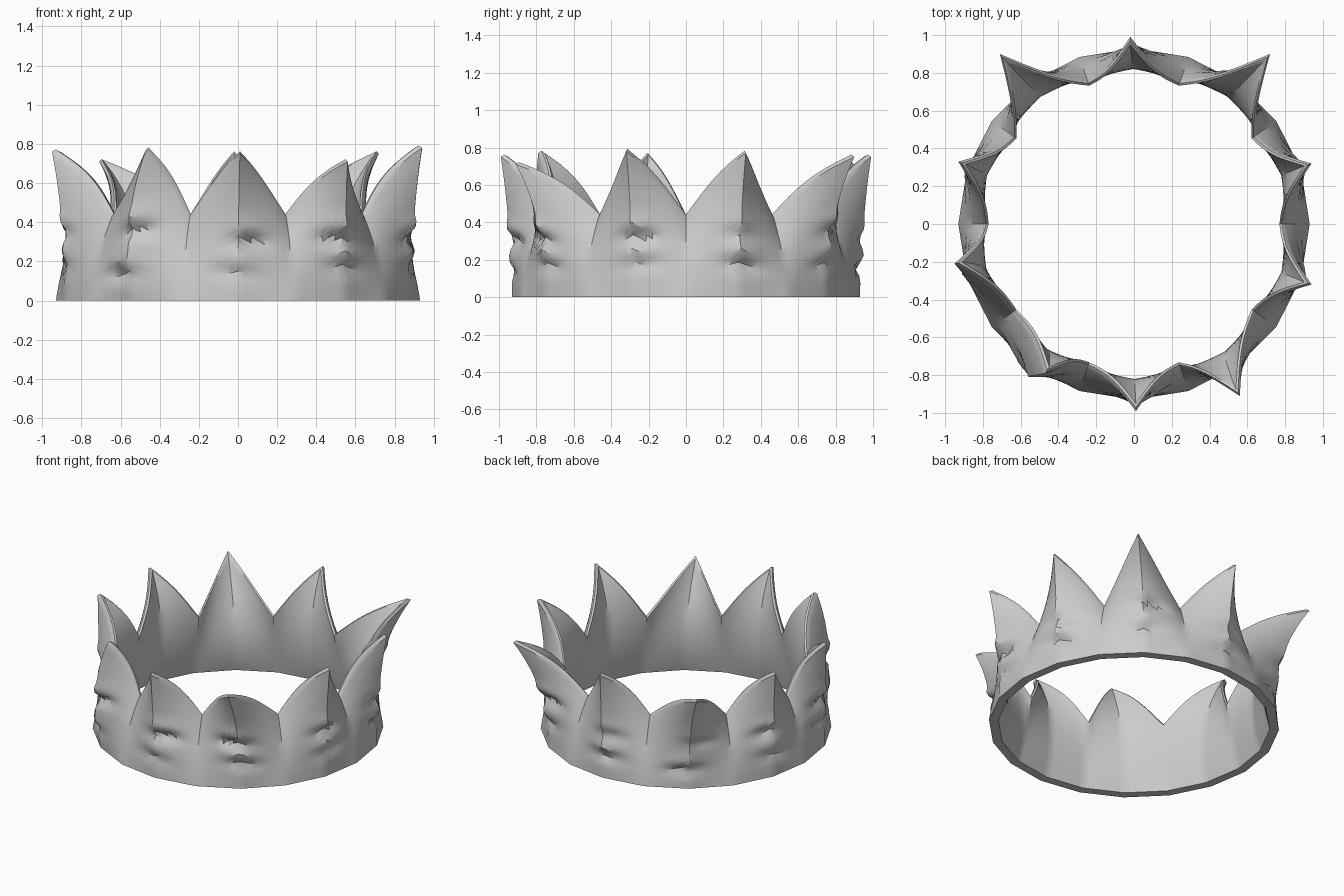
import bpy, bmesh, math, random
from mathutils import Vector

random.seed(4)
if "Cube" in bpy.data.objects:
    bpy.data.objects.remove(bpy.data.objects["Cube"])

HALF = 8      # columns in each half of a point
ROWS = 22     # rows up each wall
COUNT = 10

# Tip position of each point and how far its outer ridge bulges, from the front towards +x
TIPS = [((0.01, -0.99, 0.75), 0.94), ((0.56, -0.91, 0.71), 0.93),
        ((0.94, -0.32, 0.78), 0.93), ((0.94, 0.32, 0.77), 0.93),
        ((0.72, 0.90, 0.75), 0.93), ((-0.02, 0.99, 0.75), 0.94),
        ((-0.71, 0.90, 0.71), 0.93), ((-0.93, 0.33, 0.75), 0.92),
        ((-0.95, -0.21, 0.76), 0.93), ((-0.47, -0.79, 0.77), 1.02)]


def polar(radius, degrees, z):
    a = math.radians(degrees)
    return Vector((radius * math.cos(a), radius * math.sin(a), z))


def outward(p):
    return Vector((p.x, p.y, 0)).normalized()


def bend(a, b, c, t):
    return a * (1 - t) ** 2 + b * 2 * t * (1 - t) + c * t * t


def dent_depth(dents, u, z):
    # Soft sideways folds that fade out at the valleys
    depth = 0
    for height, slope, centre, amount in dents:
        fold = math.exp(-((z - height - slope * u) / 0.035) ** 2)
        lip = math.exp(-((z - height - slope * u - 0.07) / 0.04) ** 2)
        spread = math.exp(-((u - centre) / 0.4) ** 2) * (1 - u * u)
        depth += amount * spread * (fold - 0.4 * lip)
    return depth


def column(index, u, dents):
    """Closed section through the wall: up the outside, over the rim, down the inside."""
    middle = -90 + 36 * index
    side = middle + (18 if u > 0 else -18)
    s = 1 - abs(u)
    tip, bulge = Vector(TIPS[index][0]), TIPS[index][1]

    def mix(valley, ridge):
        return polar(valley[0], side, valley[1]).lerp(polar(ridge[0], middle, ridge[1]), s)

    # Rim runs from the valley to the tip with a slight curve
    rim = polar(0.795, side, 0.43).lerp(tip, s)
    rim += (outward(rim) * -0.03 + Vector((0, 0, 0.025))) * math.sin(math.pi * s)
    rim_in = rim - outward(rim) * (0.025 + 0.015 * s)
    crest = (rim + rim_in) / 2 + Vector((0, 0, 0.012))

    outer_foot, inner_foot = mix((0.93, 0), (0.93, 0)), mix((0.87, 0), (0.87, 0))
    outer_mid = mix((0.90, 0.22), (bulge, 0.42))
    inner_mid = mix((0.82, 0.22), (0.74, 0.40))

    points = []
    for r in range(ROWS + 1):
        p = bend(outer_foot, outer_mid, rim, r / ROWS)
        fade = min(1, 2 * (1 - r / ROWS)) * min(1, 5 * r / ROWS)
        points.append(p - outward(p) * dent_depth(dents, u, p.z) * fade)
    points.append(crest)
    for r in range(ROWS, -1, -1):
        points.append(bend(inner_foot, inner_mid, rim_in, r / ROWS))
    return points


# Crown band with its ten points, as one ring of wall sections
bm = bmesh.new()
loops = []
for i in range(COUNT):
    folds = [(base + random.uniform(-0.03, 0.03), random.uniform(-0.05, 0.05),
              random.uniform(-0.3, 0.3), random.uniform(0.02, 0.05)) for base in (0.15, 0.33)]
    for c in range(-HALF, HALF):
        loops.append([bm.verts.new(p) for p in column(i, c / HALF, folds)])
for a, b in zip(loops, loops[1:] + loops[:1]):
    n = len(a)
    for j in range(n):
        k = (j + 1) % n
        bm.faces.new((a[j], b[j], b[k], a[k]))
bmesh.ops.recalc_face_normals(bm, faces=bm.faces)
mesh = bpy.data.meshes.new("crown")
bm.to_mesh(mesh)
bm.free()
crown = bpy.data.objects.new("crown", mesh)
bpy.context.collection.objects.link(crown)

# Plain grey surface
grey = bpy.data.materials.new("light grey")
grey.use_nodes = True
colour = (0.6, 0.6, 0.6, 1)
grey.diffuse_color = colour
grey.node_tree.nodes["Principled BSDF"].inputs["Base Color"].default_value = colour
mesh.materials.append(grey)

bpy.ops.object.select_all(action="DESELECT")
crown.select_set(True)
bpy.context.view_layer.objects.active = crown
bpy.ops.object.shade_smooth_by_angle(angle=math.radians(32))
